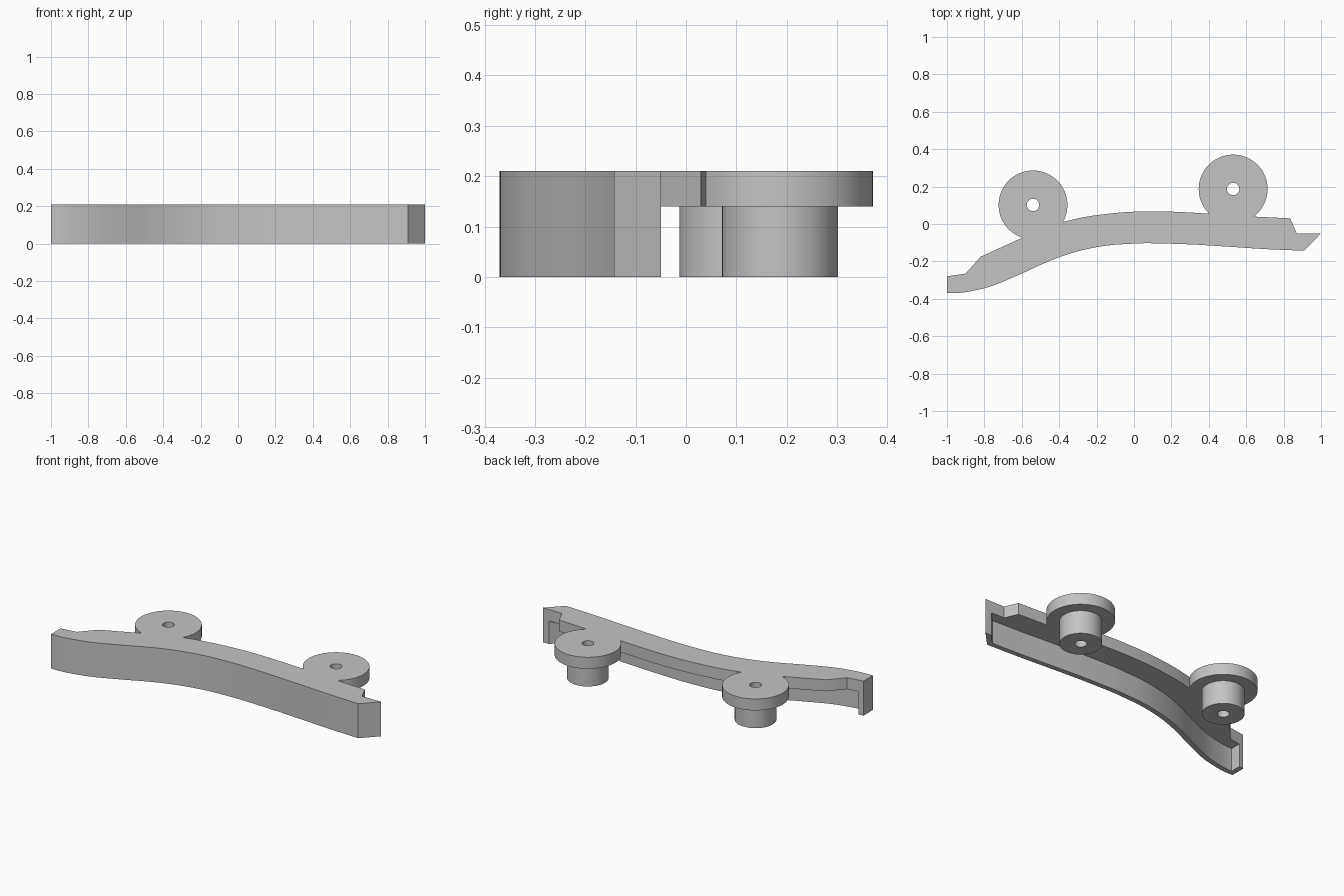
import bpy
import bmesh
from math import sin, cos, pi, atan2, radians
from mathutils import Vector

cube = bpy.data.objects.get("Cube")
if cube:
    bpy.data.objects.remove(cube, do_unlink=True)

HEIGHT, PLATE_BOTTOM, WALL = 0.21, 0.14, 0.03
PAD_R, POST_R, HOLE_R = 0.184, 0.115, 0.033
CENTERS = [Vector((0.53, 0.187)), Vector((-0.54, 0.102))]

grey = bpy.data.materials.new("plain grey")
grey.use_nodes = True
colour = (0.55, 0.55, 0.55, 1)
grey.diffuse_color = colour
grey.node_tree.nodes["Principled BSDF"].inputs["Base Color"].default_value = colour


def vecs(pairs):
    return [Vector(p) for p in pairs]


def smooth_path(pts, steps=5):
    """Curve through the points, ends included."""
    p = [2 * pts[0] - pts[1]] + pts + [2 * pts[-1] - pts[-2]]
    out = []
    for a, b, c, d in zip(p, p[1:], p[2:], p[3:]):
        for i in range(steps):
            t = i / steps
            out.append(0.5 * (2 * b + (c - a) * t + (2 * a - 5 * b + 4 * c - d) * t ** 2
                              + (3 * b - a - 3 * c + d) * t ** 3))
    return out + [pts[-1]]


def arc(center, start, end, n=56):
    """Counter-clockwise arc around a pad between two outline points."""
    a0 = atan2(*(start - center).yx)
    a1 = atan2(*(end - center).yx)
    if a1 <= a0:
        a1 += 2 * pi
    return [center + PAD_R * Vector((cos(a), sin(a)))
            for a in (a0 + (a1 - a0) * i / n for i in range(n + 1))]


def offset(pts, dist):
    """Shift an open path to its left with mitred corners."""
    dirs = [(b - a).normalized() for a, b in zip(pts, pts[1:])]
    out = []
    for i, p in enumerate(pts):
        d0, d1 = dirs[max(i - 1, 0)], dirs[min(i, len(dirs) - 1)]
        n0, n1 = Vector((-d0.y, d0.x)), Vector((-d1.y, d1.x))
        out.append(p + (n0 + n1) * dist / (1 + n0.dot(n1)))
    return out


def prism(name, outline, z0, z1):
    bm = bmesh.new()
    face = bm.faces.new([bm.verts.new((p.x, p.y, z0)) for p in outline])
    top = bmesh.ops.extrude_face_region(bm, geom=[face])["geom"]
    bmesh.ops.translate(bm, vec=(0, 0, z1 - z0),
                        verts=[g for g in top if isinstance(g, bmesh.types.BMVert)])
    bmesh.ops.recalc_face_normals(bm, faces=bm.faces)
    mesh = bpy.data.meshes.new(name)
    bm.to_mesh(mesh)
    bm.free()
    mesh.materials.append(grey)
    obj = bpy.data.objects.new(name, mesh)
    bpy.context.collection.objects.link(obj)
    return obj


def disc(center, radius, n):
    return [center + radius * Vector((cos(2 * pi * i / n), sin(2 * pi * i / n)))
            for i in range(n)]


def combine(obj, other, operation):
    """Apply a boolean and discard the helper."""
    mod = obj.modifiers.new("combine", "BOOLEAN")
    mod.operation, mod.solver, mod.object = operation, "EXACT", other
    graph = bpy.context.evaluated_depsgraph_get()
    mesh = bpy.data.meshes.new_from_object(obj.evaluated_get(graph))
    obj.modifiers.clear()
    obj.data = mesh
    bpy.data.objects.remove(other, do_unlink=True)


# Front curve and the two short ends that carry the wall
front = smooth_path(vecs([(-1, -.37), (-.93, -.368), (-.85, -.355), (-.75, -.328),
                          (-.6, -.265), (-.45, -.197), (-.3, -.146), (-.15, -.116),
                          (0, -.105), (.1, -.103), (.3, -.109), (.5, -.121),
                          (.7, -.134), (.91, -.143)]))
wall_path = vecs([(-1, -.28)]) + front + vecs([(1, -.05)])

# Back edge with the round pads merged in
back_mid = smooth_path(vecs([(.4, .055), (.25, .064), (.1, .068), (-.05, .063),
                             (-.2, .047), (-.3, .03), (-.38, .01)]))
outline = wall_path + vecs([(.87, -.05), (.835, .03)])
outline += arc(CENTERS[0], Vector((.64, .04)), back_mid[0])
outline += back_mid[1:-1]
outline += arc(CENTERS[1], back_mid[-1], Vector((-.597, -.074)))
outline += vecs([(-.82, -.175), (-.9, -.265)])
arm = prism("curved_arm", outline, 0, HEIGHT)

# Hollow the underside, leaving the top plate, front wall and end walls
inner = offset(wall_path, WALL)
inner[0] += Vector((0, 0.8))
inner[-1] += (wall_path[-1] - wall_path[-2]).normalized() * 0.8
combine(arm, prism("pocket", inner, -0.1, PLATE_BOTTOM), "DIFFERENCE")

# Mounting posts under the pads, drilled right through
for c in CENTERS:
    combine(arm, prism("post", disc(c, POST_R, 64), 0, 0.17), "UNION")
    combine(arm, prism("drill", disc(c, HOLE_R, 32), -0.1, 0.4), "DIFFERENCE")

bpy.ops.object.select_all(action="DESELECT")
arm.select_set(True)
bpy.context.view_layer.objects.active = arm
bpy.ops.object.shade_smooth_by_angle(angle=radians(25))
